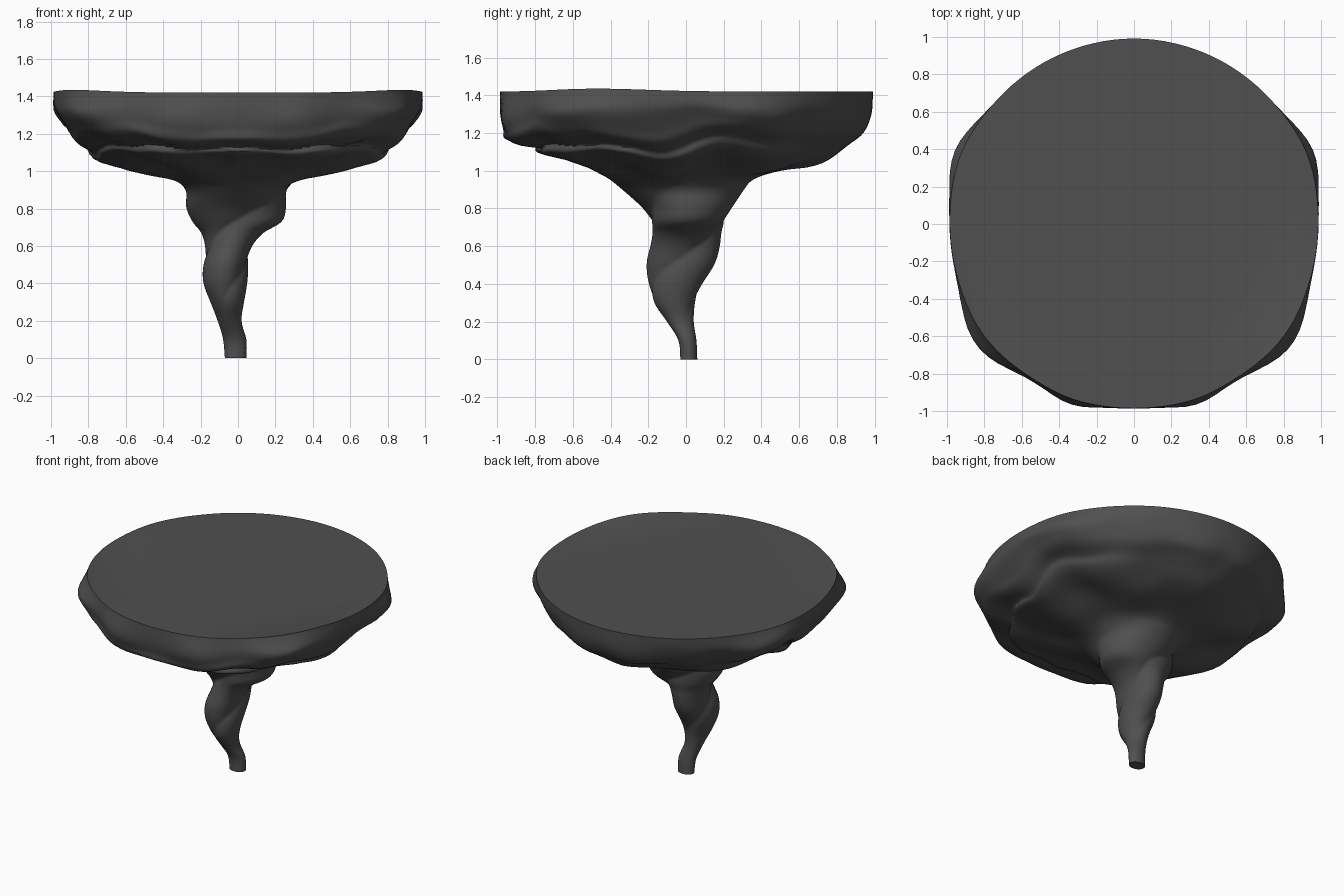
import bpy, bmesh, math
from mathutils import Vector, noise

if "Cube" in bpy.data.objects:
    bpy.data.objects.remove(bpy.data.objects["Cube"])

# Silhouette of the twister: z, x min, x max, y min, y max
RINGS = [
    (0.00, -.07, .045, -.03, .06), (0.10, -.08, .045, -.04, .055),
    (0.20, -.11, .02, -.10, .04), (0.30, -.145, .03, -.17, .05),
    (0.40, -.18, .045, -.20, .09), (0.50, -.19, .06, -.20, .14),
    (0.60, -.18, .08, -.18, .17), (0.67, -.19, .13, -.18, .19),
    (0.73, -.23, .22, -.20, .22), (0.81, -.27, .25, -.24, .25),
    (0.90, -.29, .27, -.33, .30), (0.96, -.37, .35, -.41, .36),
    (1.00, -.50, .48, -.50, .52), (1.05, -.68, .67, -.66, .70),
    (1.09, -.78, .78, -.80, .79), (1.14, -.83, .83, -.89, .87),
    (1.19, -.88, .88, -.94, .93), (1.25, -.93, .93, -.97, .96),
    (1.33, -.98, .98, -.985, .98), (1.42, -.985, .985, -.985, .99)]
# Cloud lobes around the rim: angle in degrees, width, size
LOBES = [(22, 13, .075), (158, 13, .075), (-37, 15, .10), (-143, 15, .10),
         (-70, 10, .045), (-110, 10, .045), (90, 14, .01)]
SEG, SUB = 112, 5


def bell(x, mid, width):
    return math.exp(-((x - mid) / width) ** 2)


def angle_bell(deg, mid, width):
    return bell((deg - mid + 180) % 360 - 180, 0, width)


def smooth_row(i, t):
    """Catmull-Rom interpolation between silhouette rows."""
    n = len(RINGS) - 1
    a, b, c, d = (RINGS[min(max(k, 0), n)] for k in (i - 1, i, i + 1, i + 2))
    return [.5 * (2*q + (r - p)*t + (2*p - 5*q + 4*r - s)*t*t + (3*q - p - 3*r + s)*t**3)
            for p, q, r, s in zip(a, b, c, d)]


def surface_point(row, ang):
    z, x0, x1, y0, y1 = row
    deg = math.degrees(ang)
    ca, sa = math.cos(ang), math.sin(ang)
    front = .5 - .5 * sa
    f = 1.0
    # twisted strands of the funnel
    strand = bell(z, .62, .36) if z < .62 else bell(z, .62, .30)
    phase = 1.5 * (ang - 7.5 * z) + .4
    phase = (ang - 8.0 * z + 1.2)
    f += strand * .24 * (abs(math.sin(phase)) ** .8 - .72)
    # rounded lobes of the cloud
    belly = bell(z, 1.27, .11)
    f += belly * sum(s * angle_bell(deg, m, w) for m, w, s in LOBES)
    # crease between the upper and lower cloud tiers
    crease_z = 1.135 + .02 * math.sin(5 * ang) + .012 * math.sin(11 * ang)
    f -= .075 * front * bell(z, crease_z, .025)
    f += .03 * front * bell(z, crease_z + .055, .035)
    x = (x0 + x1) / 2 + (x1 - x0) / 2 * f * ca
    y = (y0 + y1) / 2 + (y1 - y0) / 2 * f * sa
    # soft billows on the underside
    cloud = min(max((z - .93) / .1, 0), 1) * min(max((1.42 - z) / .12, 0), 1)
    bump = noise.noise(Vector((abs(x) * 3.2, y * 3.2, z * 2)))
    z += cloud * (.045 * bump + .012 * math.sin(7 * ang))
    # rim swells over the top edge at the front lobes
    if z > 1.36:
        z += .015 * min((z - 1.36) / .06, 1) * (angle_bell(deg, -28, 22) + angle_bell(deg, -152, 22))
    return Vector((x, y, z))


rows = [smooth_row(i, k / SUB) for i in range(len(RINGS) - 1) for k in range(SUB)]
rows.append(list(RINGS[-1]))

bm = bmesh.new()
angles = [2 * math.pi * j / SEG - math.pi for j in range(SEG)]
loops = [[bm.verts.new(surface_point(r, a)) for a in angles] for r in rows]
# flat top sits just inside the rim
loops.append([bm.verts.new((v.co.x * .965, v.co.y * .965, 1.42)) for v in loops[-1]])
for lo, hi in zip(loops, loops[1:]):
    for j in range(SEG):
        k = (j + 1) % SEG
        bm.faces.new((lo[j], lo[k], hi[k], hi[j]))
bm.faces.new(loops[-1])
bm.faces.new(loops[0][::-1])
bmesh.ops.recalc_face_normals(bm, faces=bm.faces)

mesh = bpy.data.meshes.new("twister")
bm.to_mesh(mesh)
bm.free()
twister = bpy.data.objects.new("twister", mesh)
bpy.context.collection.objects.link(twister)

grey = bpy.data.materials.new("storm grey")
grey.diffuse_color = (.08, .08, .08, 1)
grey.use_nodes = True
grey.node_tree.nodes["Principled BSDF"].inputs["Base Color"].default_value = grey.diffuse_color
mesh.materials.append(grey)

bpy.context.view_layer.objects.active = twister
twister.select_set(True)
bpy.ops.object.shade_smooth_by_angle(angle=math.radians(45))
